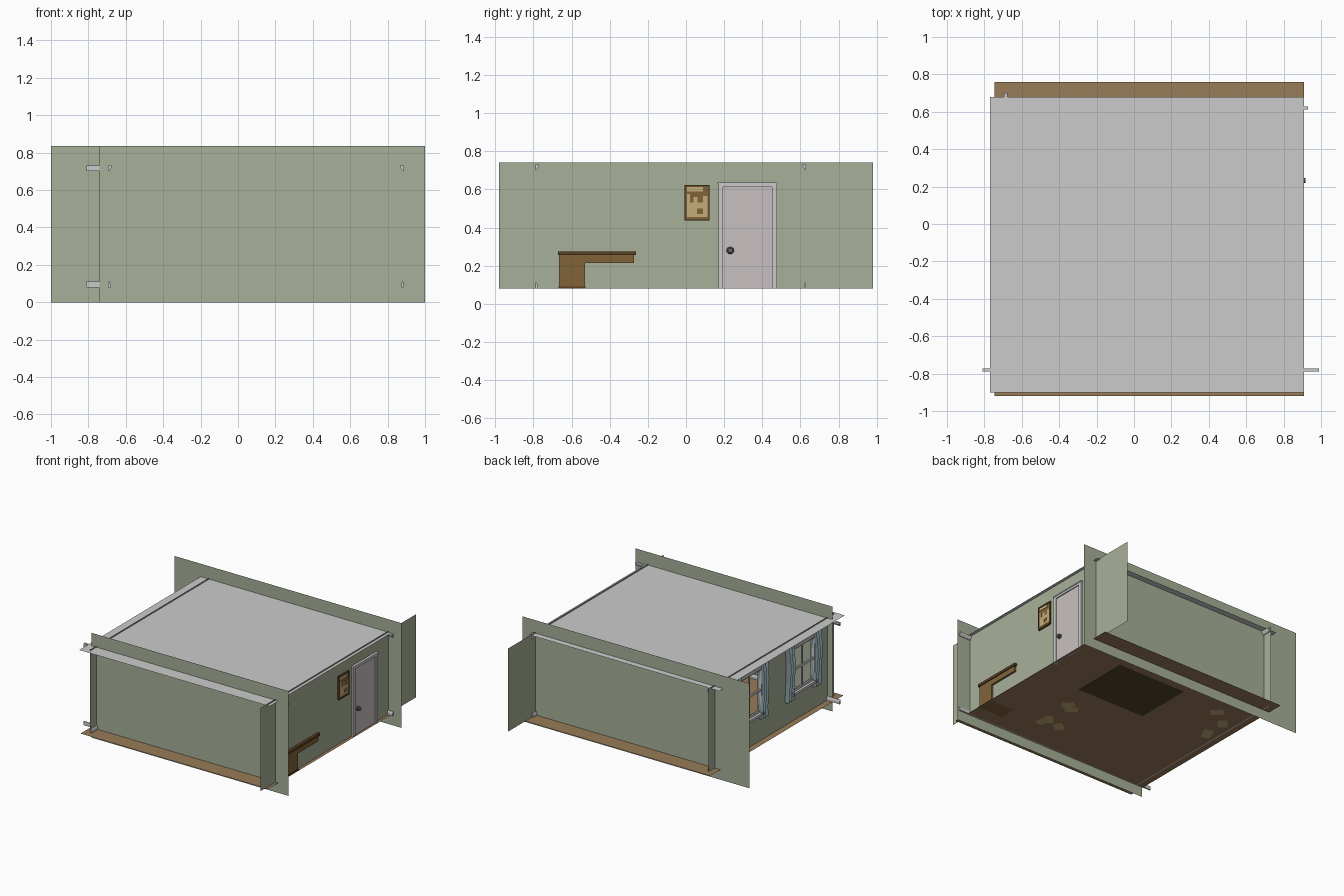
import bpy, bmesh, math, random
from mathutils import Matrix, Vector

if "Cube" in bpy.data.objects:
    bpy.data.objects.remove(bpy.data.objects["Cube"])

random.seed(4)


def mat(name, r, g, b):
    m = bpy.data.materials.new(name)
    m.diffuse_color = [(c / 255) ** 2.2 for c in (r, g, b)] + [1]
    m.use_nodes = True
    m.node_tree.nodes["Principled BSDF"].inputs["Base Color"].default_value = m.diffuse_color
    return m


GREEN = mat("wall_green", 166, 175, 152)
WOOD = mat("floor_wood", 150, 122, 88)
DESK = mat("desk_wood", 128, 100, 60)
DARK = mat("dark_wood", 92, 68, 40)
TAN = mat("paper_tan", 196, 172, 118)
TRIM = mat("trim", 196, 194, 192)
DOOR = mat("door_paint", 198, 192, 190)
METAL = mat("metal", 105, 103, 102)
CLOTH = mat("curtain_cloth", 130, 150, 155)
RUG = mat("rug", 80, 70, 50)


def finish(name, bm, m):
    me = bpy.data.meshes.new(name)
    bm.to_mesh(me)
    bm.free()
    ob = bpy.data.objects.new(name, me)
    bpy.context.collection.objects.link(ob)
    me.materials.append(m)
    return ob


def boxes(name, m, *ranges):
    """One object from boxes given as (x0, x1, y0, y1, z0, z1)."""
    bm = bmesh.new()
    for x0, x1, y0, y1, z0, z1 in ranges:
        mx = (Matrix.Translation(((x0 + x1) / 2, (y0 + y1) / 2, (z0 + z1) / 2))
              @ Matrix.Diagonal((x1 - x0, y1 - y0, z1 - z0, 1)))
        bmesh.ops.create_cube(bm, size=1, matrix=mx)
    return finish(name, bm, m)


def sheet(name, m, *quads):
    """Zero-thickness faces from corner lists."""
    bm = bmesh.new()
    for q in quads:
        bm.faces.new([bm.verts.new(p) for p in q])
    bmesh.ops.remove_doubles(bm, verts=bm.verts, dist=1e-5)
    return finish(name, bm, m)


def flat_xy(x0, x1, y0, y1, z):
    return [(x0, y0, z), (x1, y0, z), (x1, y1, z), (x0, y1, z)]


def flat_xz(x0, x1, y, z0, z1):
    return [(x0, y, z0), (x1, y, z0), (x1, y, z1), (x0, y, z1)]


def flat_yz(x, y0, y1, z0, z1):
    return [(x, y0, z0), (x, y1, z0), (x, y1, z1), (x, y0, z1)]


FL, CE = 0.08, 0.732          # floor and ceiling heights
XL, XR, YF, YB = -0.695, 0.885, -0.79, 0.63   # wall planes

# Shell: overlapping thin planes
sheet("floor", WOOD, flat_xy(-0.745, 0.91, -0.92, 0.76, FL))
sheet("ceiling", TRIM, flat_xy(-0.77, 0.91, -0.9, 0.68, CE))
sheet("front_wall", GREEN, flat_xz(-0.74, 1, YF, 0, 0.835))
sheet("back_wall", GREEN, flat_xz(-1, 1, YB, 0, 0.835))
sheet("right_wall", GREEN, flat_yz(XR, -0.98, 0.98, FL, 0.742))

# Left wall with two window openings
windows = [(-0.61, -0.33), (0.06, 0.34)]
WZ0, WZ1 = 0.31, 0.66
ys = [-0.87, -0.61, -0.33, 0.06, 0.34, 0.71]
zs = [FL, WZ0, WZ1, 0.742]
sheet("left_wall", GREEN, *[
    flat_yz(XL, ys[i], ys[i + 1], zs[j], zs[j + 1])
    for i in range(5) for j in range(3) if not (j == 1 and i in (1, 3))])


# Mouldings: profile (distance from wall, height) swept along each wall
def moulding(name, prof, p0, p1, inward):
    p0, p1, n = Vector(p0), Vector(p1), Vector(inward)
    bm = bmesh.new()
    rings = [[bm.verts.new(p + n * d + Vector((0, 0, z))) for d, z in prof]
             for p in (p0, p1)]
    k = len(prof)
    for i in range(k):
        j = (i + 1) % k
        bm.faces.new([rings[0][i], rings[0][j], rings[1][j], rings[1][i]])
    for r in rings:
        bm.faces.new(r)
    bmesh.ops.recalc_face_normals(bm, faces=bm.faces)
    return finish(name, bm, TRIM)


base = [(0.001, FL), (0.012, FL), (0.012, 0.10), (0.006, 0.112), (0.001, 0.112)]
crown = [(0.001, 0.702), (0.006, 0.702), (0.018, 0.72), (0.018, CE - 0.001), (0.001, CE - 0.001)]
for side, p0, p1, n in [
        ("front", (-0.81, YF, 0), (0.99, YF, 0), (0, 1, 0)),
        ("back", (-0.76, YB, 0), (0.93, YB, 0), (0, -1, 0)),
        ("left", (XL, -0.87, 0), (XL, 0.70, 0), (1, 0, 0)),
        ("right", (XR, -0.9, 0), (XR, 0.68, 0), (-1, 0, 0))]:
    moulding(side + "_crown", crown, p0, p1, n)
    if side != "right":
        moulding(side + "_baseboard", base, p0, p1, n)
moulding("right_baseboard_a", base, (XR, -0.9, 0), (XR, 0.17, 0), (-1, 0, 0))
moulding("right_baseboard_b", base, (XR, 0.476, 0), (XR, 0.68, 0), (-1, 0, 0))

# Windows: casing, sash bars and sill, with a curtain on each side
for i, (a, b) in enumerate(windows):
    x0, x1, t = XL - 0.015, XL + 0.02, 0.02
    c, h = (a + b) / 2, (WZ0 + WZ1) / 2
    boxes(f"window_casing_{i}", TRIM,
          (x0, x1, a - t, a + 0.005, WZ0, WZ1), (x0, x1, b - 0.005, b + t, WZ0, WZ1),
          (x0, x1, a - t, b + t, WZ1 - 0.005, WZ1 + t),
          (x0 - 0.01, x1 + 0.01, a - t, b + t, WZ0 - t, WZ0))
    boxes(f"window_sash_{i}", TRIM,
          (XL - 0.006, XL + 0.006, a, b, h - 0.009, h + 0.009),
          (XL - 0.005, XL + 0.005, c - 0.006, c + 0.006, WZ0, WZ1),
          (XL - 0.006, XL + 0.006, a, b, WZ0, WZ0 + 0.015),
          (XL - 0.006, XL + 0.006, a, b, WZ1 - 0.015, WZ1))
    for side, cy in (("front", a - 0.03), ("back", b + 0.03)):
        bm = bmesh.new()
        nu, nv = 12, 6
        grid = []
        for v in range(nv + 1):
            f = v / nv
            w = 0.10 - 0.025 * math.sin(math.pi * f)
            amp = 0.018 + 0.014 * math.sin(math.pi * min(1, 1.3 * (1 - f)))
            grid.append([bm.verts.new((
                XL - 0.012 + amp * math.cos(u * math.pi / 2 + 0.5 * f),
                cy + (u / nu - 0.5) * w, 0.26 + 0.455 * f)) for u in range(nu + 1)])
        for v in range(nv):
            for u in range(nu):
                bm.faces.new([grid[v][u], grid[v][u + 1], grid[v + 1][u + 1], grid[v + 1][u]])
        finish(f"curtain_{side}_{i}", bm, CLOTH)
    boxes(f"curtain_rod_{i}", METAL,
          (XL + 0.004, XL + 0.012, a - 0.09, b + 0.09, 0.69, 0.698))

# Door with casing and a knob on both faces
boxes("door", DOOR, (XR - 0.012, XR + 0.008, 0.195, 0.452, FL, 0.612))
boxes("door_casing", TRIM,
      (XR - 0.018, XR + 0.016, 0.17, 0.195, FL, 0.612),
      (XR - 0.018, XR + 0.016, 0.452, 0.476, FL, 0.612),
      (XR - 0.018, XR + 0.016, 0.17, 0.476, 0.612, 0.632),
      (XR - 0.021, XR + 0.019, 0.165, 0.48, 0.628, 0.637))
bm = bmesh.new()
for s, x in ((1, XR + 0.008), (-1, XR - 0.012)):
    for r, d0, d1 in ((0.02, 0, 0.004), (0.008, 0.004, 0.014), (0.015, 0.012, 0.024)):
        bmesh.ops.create_cone(
            bm, cap_ends=True, segments=10, radius1=r, radius2=r * 0.85, depth=d1 - d0,
            matrix=Matrix.Translation((x + s * (d0 + d1) / 2, 0.232, 0.28))
            @ Matrix.Rotation(s * math.pi / 2, 4, 'Y'))
finish("door_knob", bm, METAL)

# Notice board with pinned sheets, showing on both faces of the wall
boxes("board_back", DESK, (XR - 0.008, XR + 0.008, -0.005, 0.122, 0.44, 0.62))
e = 0.011
boxes("board_sheets", TAN, *[(XR - e, XR + e, a, b, c, d) for a, b, c, d in (
    (0.005, 0.09, 0.59, 0.612), (0.005, 0.022, 0.455, 0.575), (0.022, 0.058, 0.455, 0.53),
    (0.058, 0.112, 0.455, 0.472), (0.058, 0.112, 0.5, 0.53),
    (0.09, 0.112, 0.472, 0.565), (0.04, 0.06, 0.53, 0.56))])
boxes("board_frame", DARK,
      (XR - 0.013, XR + 0.013, -0.008, -0.001, 0.436, 0.624),
      (XR - 0.013, XR + 0.013, 0.117, 0.124, 0.436, 0.624),
      (XR - 0.013, XR + 0.013, -0.008, 0.124, 0.436, 0.444),
      (XR - 0.013, XR + 0.013, -0.008, 0.124, 0.616, 0.624))

# Desk pushed through the right wall
boxes("desk_top", DARK, (0.67, 0.908, -0.672, -0.262, 0.255, 0.275))
boxes("desk_body", DESK,
      (0.69, 0.9, -0.665, -0.53, FL, 0.255), (0.69, 0.9, -0.53, -0.272, 0.213, 0.255))
boxes("desk_plinth", DARK, (0.685, 0.904, -0.668, -0.526, FL, 0.09))
boxes("desk_drawers", DARK, *[(0.683, 0.69, -0.655, -0.54, z, z + 0.045) for z in (0.095, 0.147, 0.2)],
      (0.683, 0.69, -0.52, -0.285, 0.219, 0.249))
boxes("desk_leg", DESK, *[(x, x + 0.016, -0.29, -0.274, FL, 0.215) for x in (0.695, 0.86)])

# Rug and loose papers on the floor
boxes("rug", RUG, (-0.08, 0.52, 0.0, 0.46, FL - 0.001, FL + 0.003))
for i in range(9):
    cx, cy = ((-0.54, 0.27) if i < 4 else (0.35, -0.35))
    p = boxes(f"loose_paper_{i}", TAN, (-0.05, 0.05, -0.035, 0.035, 0, 0.002))
    p.location = (cx + random.uniform(-0.1, 0.1), cy + random.uniform(-0.2, 0.2), FL - 0.0005)
    p.rotation_euler.z = random.uniform(0, 3)
